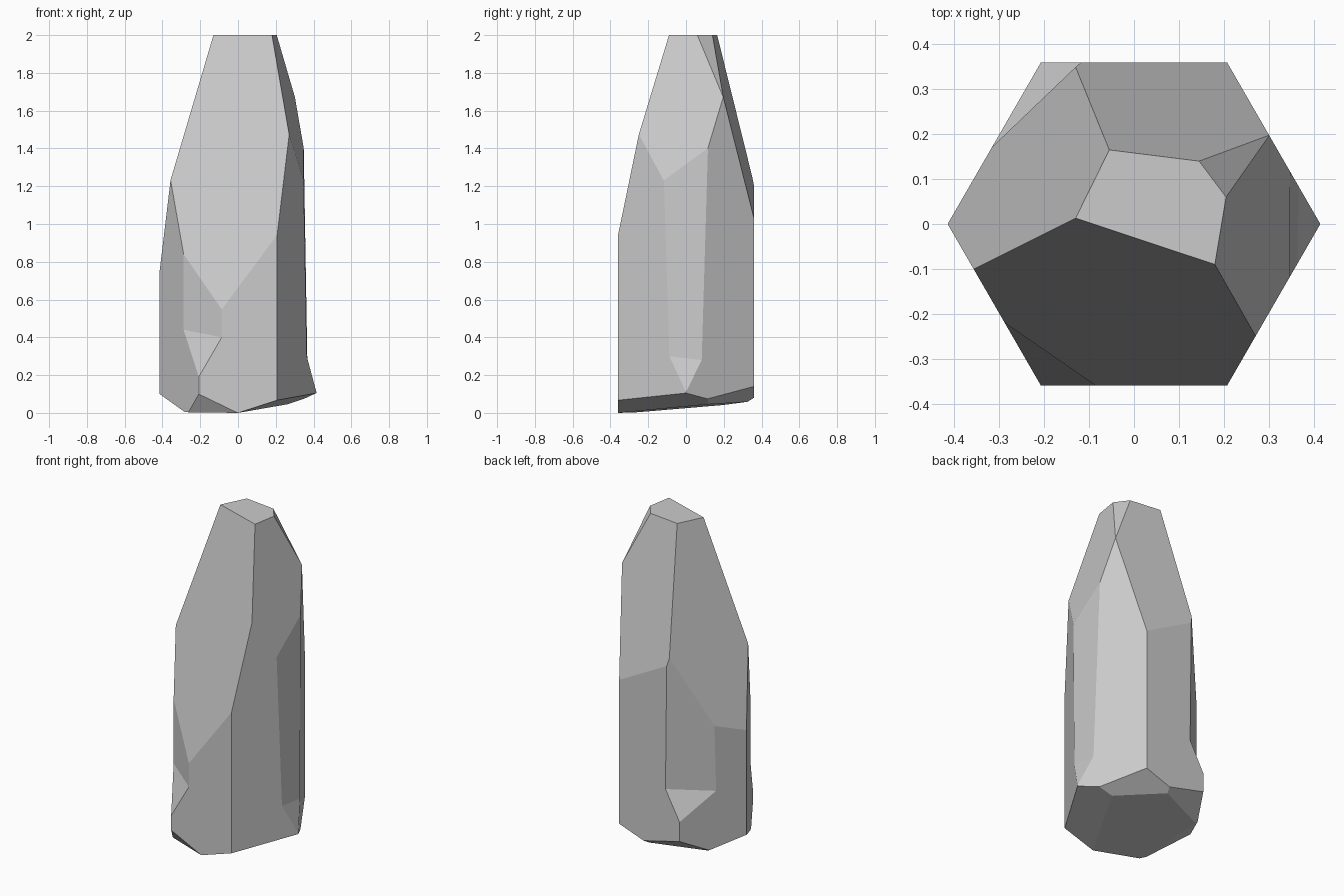
import bpy, bmesh, math
from mathutils import Vector, Matrix

if "Cube" in bpy.data.objects:
    bpy.data.objects.remove(bpy.data.objects["Cube"])


def clip(bm, pts, keep):
    """Slice bm with the plane through three points, keeping the side holding keep."""
    a, b, c = (Vector(p) for p in pts)
    n = (b - a).cross(c - a).normalized()
    if n.dot(Vector(keep) - a) > 0:
        n = -n
    geom = bm.verts[:] + bm.edges[:] + bm.faces[:]
    bmesh.ops.bisect_plane(bm, geom=geom, dist=1e-5, plane_co=a, plane_no=n, clear_outer=True)
    rim = [e for e in bm.edges if e.is_boundary]
    if rim:
        bmesh.ops.edgeloop_fill(bm, edges=rim)


def make_object(name, bm):
    bmesh.ops.recalc_face_normals(bm, faces=bm.faces[:])
    me = bpy.data.meshes.new(name)
    bm.to_mesh(me)
    bm.free()
    ob = bpy.data.objects.new(name, me)
    bpy.context.collection.objects.link(ob)
    return ob


# Six-sided column
bm = bmesh.new()
bmesh.ops.create_cone(bm, cap_ends=True, segments=6, radius1=0.415, radius2=0.415, depth=2,
                      matrix=Matrix.Translation((0, 0, 1)) @ Matrix.Rotation(math.radians(30), 4, 'Z'))
if max(v.co.x for v in bm.verts) < 0.4:
    bmesh.ops.rotate(bm, verts=bm.verts, matrix=Matrix.Rotation(math.radians(30), 3, 'Z'))

# Slanted facets round the tip, then chipped facets round the foot
facets = [
    ((-.13, .013, 2), (.18, -.09, 2), (.207, -.36, .94)),
    ((.18, -.09, 2), (.205, .06, 2), (.357, -.10, 1.2)),
    ((.205, .06, 2), (.145, .14, 2), (.30, .20, 1.67)),
    ((.145, .14, 2), (-.055, .165, 2), (.207, .36, 1.03)),
    ((-.13, .013, 2), (-.055, .165, 2), (-.415, 0, .75)),
    ((0, -.36, 0), (.36, .09, .045), (-.29, -.20, .008)),
    ((0, -.36, 0), (.207, -.36, .067), (.415, 0, .105)),
    ((0, -.36, 0), (-.207, -.36, .10), (-.26, -.27, .01)),
    ((-.415, 0, .10), (-.29, -.22, .01), (-.30, .20, .05)),
    ((.207, .36, .14), (.38, .06, .06), (.04, .36, .08)),
    ((.04, .36, .08), (-.207, .36, .14), (-.30, .20, .05)),
]
for f in facets:
    clip(bm, f, (0, 0, 1))
crystal = make_object("crystal_shard", bm)

# Corners shaved off above a small ledge: ledge ends, point higher on the shaved face, ledge tip
chips = [
    ((.364, -.088, .30), (.367, .085, .28), (.350, .02, 1.2), (.415, 0, .11)),
    ((-.288, -.22, .44), (-.085, -.36, .40), (-.288, -.22, .85), (-.207, -.36, .19)),
    ((-.11, .36, .44), (-.322, .162, .41), (-.13, .35, 1.3), (-.207, .36, .26)),
]
for i, (a, b, up, tip) in enumerate(chips):
    cut = bmesh.new()
    bmesh.ops.create_cube(cut, size=3, matrix=Matrix.Translation((0, 0, 1)))
    clip(cut, (a, b, up), (tip[0] * 2, tip[1] * 2, 1))
    clip(cut, (a, b, tip), (tip[0], tip[1], 2))
    cutter = make_object("chip_cutter_%d" % (i + 1), cut)
    cutter.hide_render = True
    cutter.hide_set(True)
    mod = crystal.modifiers.new("chip", 'BOOLEAN')
    mod.operation = 'DIFFERENCE'
    mod.solver = 'EXACT'
    mod.object = cutter
